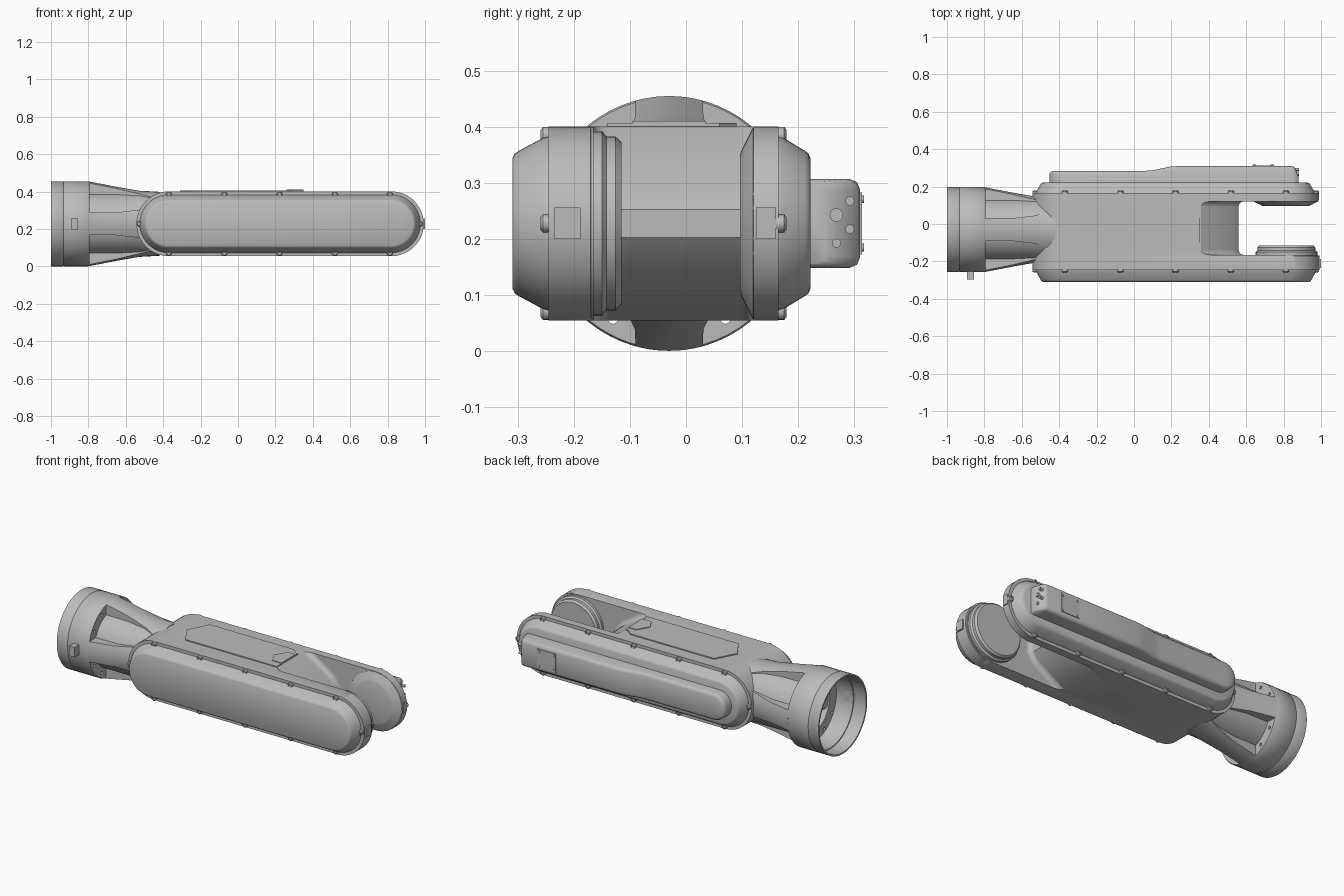
import bpy, bmesh, math

if "Cube" in bpy.data.objects:
    bpy.data.objects.remove(bpy.data.objects["Cube"], do_unlink=True)

ZC = 0.228     # height of the arm axis
YN = -0.03     # sideways centre of the neck
R = 0.173      # radius of the arm ends


def material(name, v):
    m = bpy.data.materials.new(name)
    m.use_nodes = True
    m.diffuse_color = (v, v, v, 1)
    m.node_tree.nodes["Principled BSDF"].inputs["Base Color"].default_value = (v, v, v, 1)
    return m


grey = material("light grey", 0.5)


def loft(name, rings, closed=False, angle=35):
    """Skin a list of equal point rings; cap the ends unless closed on itself."""
    bm = bmesh.new()
    vs = [[bm.verts.new(p) for p in ring] for ring in rings]
    n = len(vs[0])
    pairs = list(zip(vs, vs[1:])) + ([(vs[-1], vs[0])] if closed else [])
    for a, b in pairs:
        for i in range(n):
            j = (i + 1) % n
            bm.faces.new((a[i], a[j], b[j], b[i]))
    if not closed:
        bm.faces.new(vs[0])
        bm.faces.new(vs[-1])
    bmesh.ops.recalc_face_normals(bm, faces=bm.faces)
    me = bpy.data.meshes.new(name)
    bm.to_mesh(me)
    bm.free()
    me.materials.append(grey)
    ob = bpy.data.objects.new(name, me)
    bpy.context.collection.objects.link(ob)
    activate(ob)
    bpy.ops.object.shade_smooth_by_angle(angle=math.radians(angle))
    return ob


def activate(ob):
    bpy.ops.object.select_all(action='DESELECT')
    ob.select_set(True)
    bpy.context.view_layer.objects.active = ob


def apply(ob, mod):
    activate(ob)
    bpy.ops.object.modifier_apply(modifier=mod.name)


def cut(ob, cutter):
    mod = ob.modifiers.new("cut", 'BOOLEAN')
    mod.operation, mod.solver, mod.object = 'DIFFERENCE', 'EXACT', cutter
    apply(ob, mod)
    bpy.data.objects.remove(cutter, do_unlink=True)


def stadium(x0, x1, r, y, n=24):
    pts = []
    for cx, start in ((x1, -0.5), (x0, 0.5)):
        for i in range(n + 1):
            a = math.pi * (start + i / n)
            pts.append((cx + r * math.cos(a), y, ZC + r * math.sin(a)))
    return pts


def disc(x, z, r, y, n=40):
    return [(x + r * math.cos(i * math.tau / n), y, z + r * math.sin(i * math.tau / n))
            for i in range(n)]


def lathe_y(name, x, z, profile, n=40):
    return loft(name, [disc(x, z, r, y, n) for r, y in profile])


def rod_x(name, x0, x1, y, z, r, n=20):
    return loft(name, [[(x, y + r * math.cos(i * math.tau / n), z + r * math.sin(i * math.tau / n))
                        for i in range(n)] for x in (x0, x1)])


def box(name, x0, x1, y0, y1, z0, z1):
    return loft(name, [[(x, y0, z0), (x, y1, z0), (x, y1, z1), (x, y0, z1)] for x in (x0, x1)])


# main body with the fork opening cut out of its far end
body = loft("arm_body", [stadium(-0.37, 0.82, R, y) for y in (-0.245, -0.17)]
            + [stadium(-0.37, 0.812, R, y) for y in (-0.169, 0.165)])
half = [(0.328, 0.4), (0.328, 0.192), (0.52, 0.072), (0.56, 0.025)]
wedge = [(1.3, 0.4)] + half + [(x, -z) for x, z in reversed(half)] + [(1.3, -0.4)]
opening = loft("fork_cutter", [[(x, y, ZC + z) for x, z in wedge] for y in (-0.165, 0.12)])
bev = opening.modifiers.new("round", 'BEVEL')
bev.width, bev.segments, bev.limit_method = 0.025, 4, 'ANGLE'
bev.angle_limit = math.radians(60)
apply(opening, bev)
cut(body, opening)
activate(body)
bpy.ops.object.shade_smooth_by_angle(angle=math.radians(35))

# joint bosses facing each other inside the fork
lathe_y("front_joint_boss", 0.815, ZC, [(0.165, -0.18), (0.165, -0.15), (0.155, -0.142),
                                        (0.155, -0.126), (0.145, -0.115)])
lathe_y("back_joint_boss", 0.812, ZC, [(0.172, 0.125), (0.17, 0.119), (0.128, 0.098), (0.122, 0.096)])

# domed side covers
COVER = [(0.155, 0), (0.153, 0.008), (0.13, 0.046), (0.125, 0.053), (0.116, 0.057)]
loft("front_cover", [stadium(-0.37, 0.82, r, -0.245 - d * 1.13) for r, d in COVER], angle=50)
loft("back_cover", [stadium(-0.37, 0.812, r, 0.165 + d) for r, d in COVER], angle=50)

# cover screws in small round bosses
spots = [(x, ZC + s * 0.156) for x in (-0.37, -0.073, 0.222, 0.518, 0.812) for s in (-1, 1)]
spots += [(-0.526, ZC), (0.972, ZC)]
for side, y, d in (("front", -0.245, -1), ("back", 0.165, 1)):
    for x, z in spots:
        lathe_y(side + "_cover_screw", x, z, [(0.016, y - d * 0.01), (0.016, y + d * 0.01),
                                              (0.011, y + d * 0.014), (0.008, y + d * 0.014),
                                              (0.008, y + d * 0.009)], 16)

# end tabs of the fork arms
box("front_end_tab", 0.96, 1.0, -0.235, -0.188, 0.2, 0.256)
box("back_end_tab", 0.95, 0.988, 0.125, 0.16, 0.2, 0.256)


# cable housing along the back
def housing(x, h, top):
    e = min(0.018, h * 0.6)
    pts = [(0.2, -h), (top - e, -h), (top - e * 0.3, -h + e * 0.3), (top, -h + e)]
    pts += [(y, -z) for y, z in reversed(pts)]
    return [(x, y, ZC + z) for y, z in pts]


HH = 0.079
rings = []
for i in range(9):
    a = math.pi / 2 * (i + 0.6) / 8.6
    rings.append(housing(-0.452 + HH * (1 - math.cos(a)), HH * math.sin(a), 0.272 + 0.012 * min(1, i / 3)))
rings += [housing(x, HH, t) for x, t in ((0.06, 0.284), (0.1, 0.287), (0.19, 0.306),
                                         (0.24, 0.31), (0.84, 0.31), (0.858, 0.304))]
rings += [housing(0.877, HH - 0.004, 0.262), housing(0.88, HH - 0.008, 0.25)]
loft("cable_housing", rings, angle=50)

# access plate on the housing and connectors on its end
box("access_plate", 0.63, 0.75, 0.308, 0.314, ZC - 0.055, ZC + 0.055)
for sx in (0.642, 0.738):
    for sz in (-0.043, 0.043):
        lathe_y("plate_screw", sx, ZC + sz, [(0.007, 0.312), (0.007, 0.317)], 12)
for y, z, r in ((0.268, 0.243, 0.012), (0.292, 0.268, 0.008), (0.292, 0.218, 0.008), (0.268, 0.193, 0.008)):
    rod_x("end_connector", 0.86, 0.882, y, z, r)

# raised panel on top and its arrow-shaped tab
panel = [(-0.31, -0.035), (-0.245, 0.09), (0.3, 0.09), (0.335, 0.06), (0.35, 0.06),
         (0.35, -0.14), (-0.245, -0.14)]
loft("top_panel", [[(x, y, z) for x, y in panel] for z in (0.39, 0.407)])
arrow = [(0.258, -0.035), (0.3, 0.035), (0.35, 0.035), (0.35, -0.095), (0.29, -0.095)]
loft("arrow_tab", [[(x, y, z) for x, y in arrow] for z in (0.4, 0.411)])

# hollow mounting flange and inner neck, turned about the long axis
turned = [(-1, 0.227), (-0.935, 0.227), (-0.932, 0.225), (-0.929, 0.227), (-0.8, 0.227), (-0.795, 0.224),
          (-0.795, 0.168), (-0.36, 0.168), (-0.36, 0.001), (-0.6, 0.001), (-0.6, 0.15), (-0.81, 0.15),
          (-0.81, 0.212), (-0.92, 0.212), (-0.92, 0.218), (-1, 0.218)]
N = 64
neck = loft("mounting_flange", [[(x, YN + r * math.cos(i * math.tau / N), ZC + r * math.sin(i * math.tau / N))
                                 for i in range(N)] for x, r in turned], closed=True)
for sy in (-1, 1):
    for sz in (-1, 1):
        for a, b in ((0.1, 0.17), (0.17, 0.1)):
            cut(neck, rod_x("bolt_cutter", -0.85, -0.76, YN + sy * a, ZC + sz * b, 0.009, 12))
activate(neck)
bpy.ops.object.shade_smooth_by_angle(angle=math.radians(35))

# four tapering ribs between the bolt pockets
for k in range(4):
    c, s = round(math.cos(k * math.pi / 2)), round(math.sin(k * math.pi / 2))
    rings = []
    for x, rad, w in ((-0.8, 0.227, 0.06), (-0.65, 0.198, 0.061), (-0.53, 0.177, 0.075), (-0.42, 0.171, 0.11)):
        sec = [(-w, 0.1)] + [(w * t / 4, math.sqrt(rad ** 2 - (w * t / 4) ** 2)) for t in range(-4, 5)] + [(w, 0.1)]
        rings.append([(x, YN + t * c - q * s, ZC + t * s + q * c) for t, q in sec])
    loft("neck_rib", rings)

# locating peg on the flange
box("locating_peg", -0.892, -0.856, -0.297, -0.24, 0.198, 0.256)
